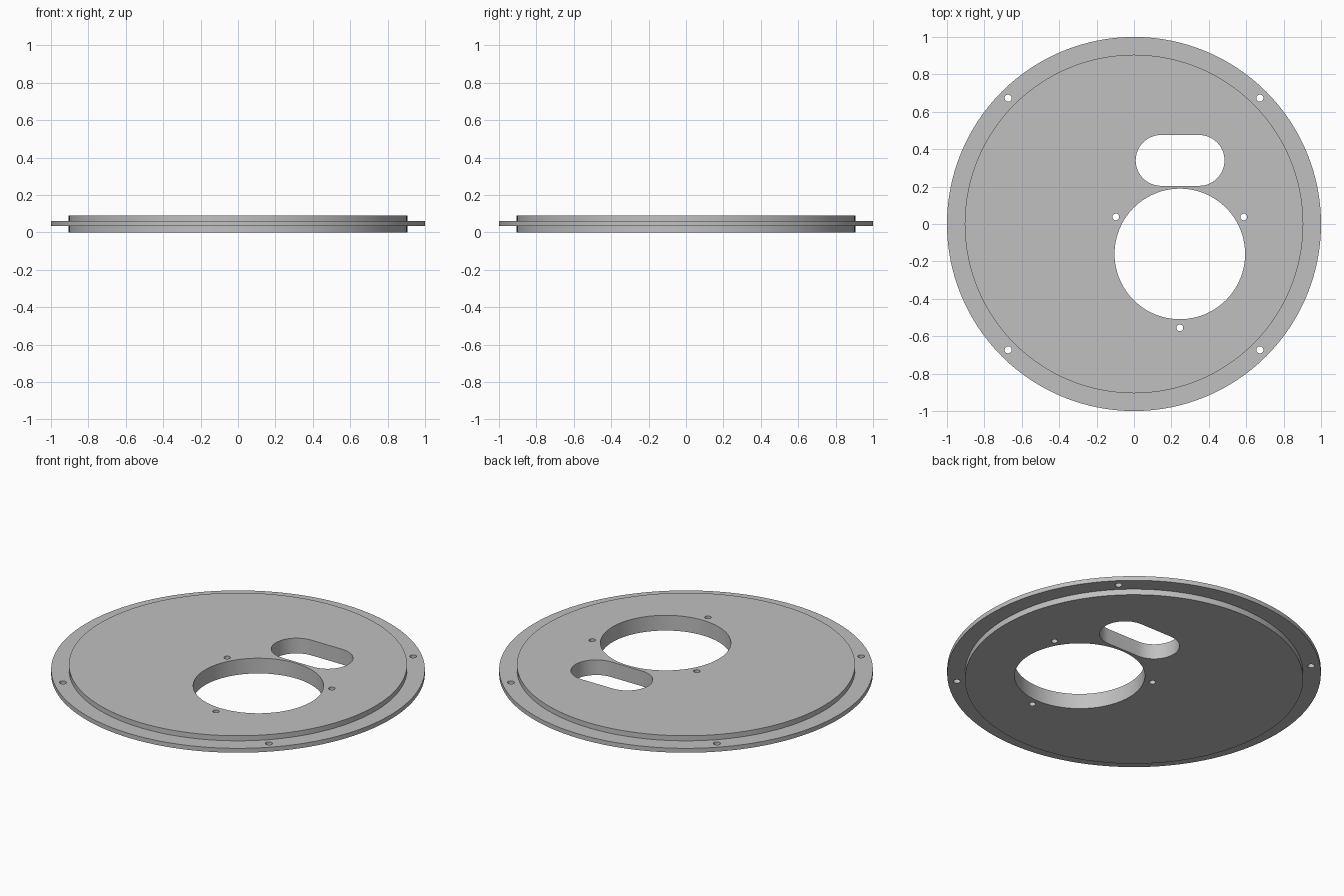
import bpy, bmesh
from math import sin, cos, pi, radians

if "Cube" in bpy.data.objects:
    bpy.data.objects.remove(bpy.data.objects["Cube"])

grey = bpy.data.materials.new("plain grey")
grey.use_nodes = True
grey.diffuse_color = (0.53, 0.53, 0.53, 1)
grey.node_tree.nodes["Principled BSDF"].inputs["Base Color"].default_value = grey.diffuse_color


def finish(name, bm):
    bmesh.ops.recalc_face_normals(bm, faces=bm.faces)
    mesh = bpy.data.meshes.new(name)
    bm.to_mesh(mesh)
    bm.free()
    mesh.materials.append(grey)
    obj = bpy.data.objects.new(name, mesh)
    bpy.context.collection.objects.link(obj)
    return obj


def loft(bm, rings):
    """Bridge consecutive closed rings of points and cap both ends."""
    loops = [[bm.verts.new(p) for p in ring] for ring in rings]
    for a, b in zip(loops, loops[1:]):
        for i in range(len(a)):
            j = (i + 1) % len(a)
            bm.faces.new((a[i], a[j], b[j], b[i]))
    bm.faces.new(loops[0])
    bm.faces.new(loops[-1])


def circle(r, z, n, x=0, y=0):
    return [(x + r * cos(2 * pi * i / n), y + r * sin(2 * pi * i / n), z) for i in range(n)]


def slot(x0, x1, y, r, z, n=24):
    right = [(x1 + r * sin(pi * i / n), y - r * cos(pi * i / n), z) for i in range(n + 1)]
    left = [(x0 - r * sin(pi * i / n), y + r * cos(pi * i / n), z) for i in range(n + 1)]
    return right + left


# Round plate: thick core with a thin flange at mid height
bm = bmesh.new()
profile = [(0.905, 0), (0.905, 0.034), (1, 0.034), (1, 0.06), (0.905, 0.06), (0.905, 0.09)]
loft(bm, [circle(r, z, 128) for r, z in profile])
plate = finish("round_plate", bm)

# Cutter holding every opening
bm = bmesh.new()
low, high = -0.1, 0.2
hub_x, hub_y = 0.245, -0.16


def drill(x, y, r, n):
    loft(bm, [circle(r, z, n, x, y) for z in (low, high)])


drill(hub_x, hub_y, 0.349, 96)
loft(bm, [slot(0.145, 0.348, 0.34, 0.136, z) for z in (low, high)])
for angle in (30, 150, 270):      # screw holes around the large opening
    a = radians(angle)
    drill(hub_x + 0.395 * cos(a), hub_y + 0.395 * sin(a), 0.018, 24)
for sx in (-1, 1):                # screw holes in the flange
    for sy in (-1, 1):
        drill(sx * 0.673, sy * 0.673, 0.019, 24)
cutter = finish("hole_cutter", bm)
cutter.hide_render = True

# Cut the openings
bpy.ops.object.select_all(action="DESELECT")
bpy.context.view_layer.objects.active = plate
plate.select_set(True)
mod = plate.modifiers.new("openings", "BOOLEAN")
mod.operation = "DIFFERENCE"
mod.solver = "EXACT"
mod.object = cutter
bpy.ops.object.modifier_apply(modifier=mod.name)
bpy.data.objects.remove(cutter)
bpy.ops.object.shade_smooth_by_angle(angle=radians(30))
